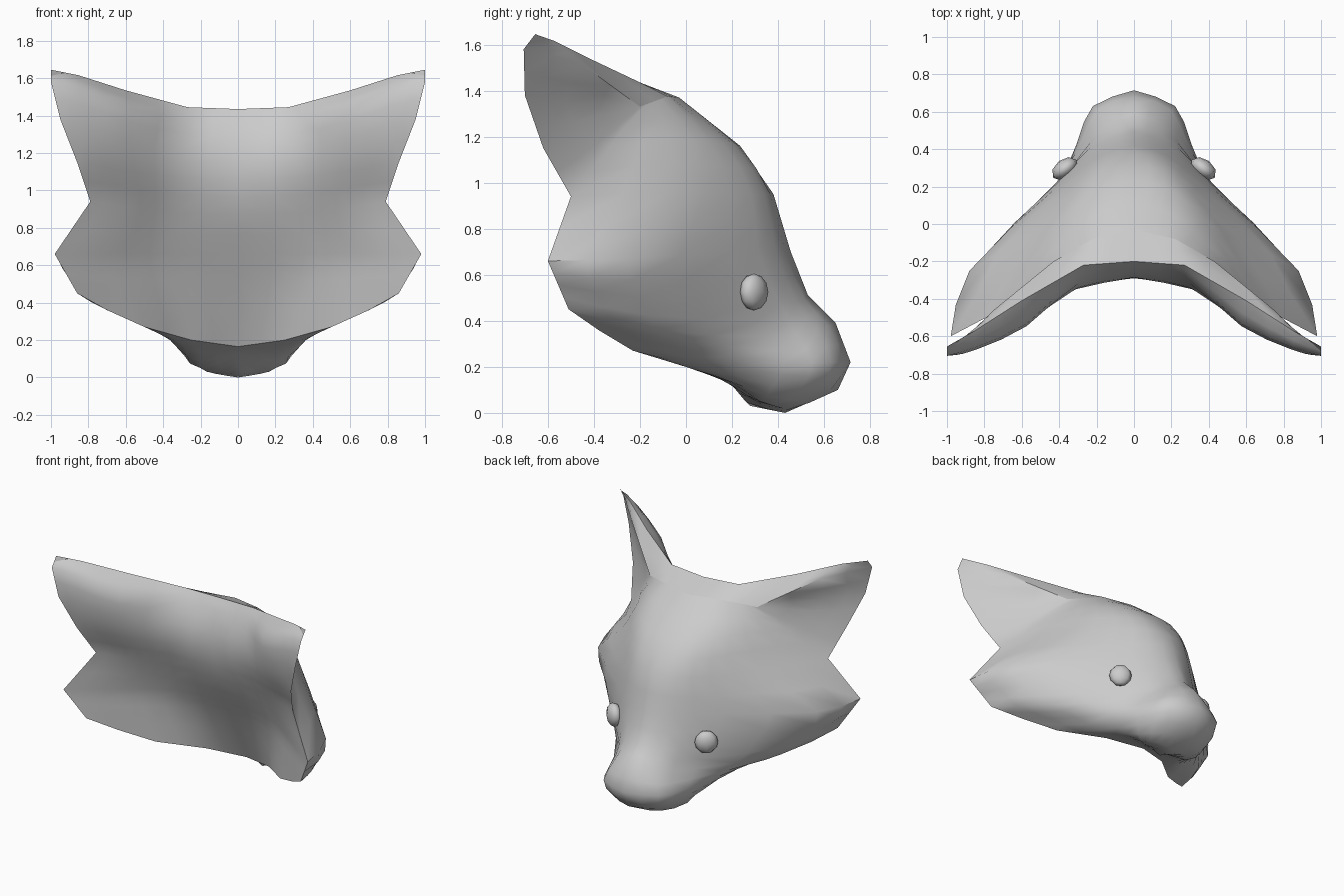
import bpy
import bmesh
from mathutils import Vector

cube = bpy.data.objects.get("Cube")
if cube:
    bpy.data.objects.remove(cube, do_unlink=True)

STEPS = 2  # subdivisions between neighbouring profile points


def make_material(name, colour):
    mat = bpy.data.materials.new(name)
    mat.use_nodes = True
    mat.diffuse_color = colour
    mat.node_tree.nodes["Principled BSDF"].inputs["Base Color"].default_value = colour
    return mat


def refine(points, rounded):
    """Subdivide a path, either rounded or with straight segments."""
    points = [Vector(p) for p in points]
    ends = [points[0] * 2 - points[1]] + points + [points[-1] * 2 - points[-2]]
    path = []
    for a, b, c, d in zip(ends, ends[1:], ends[2:], ends[3:]):
        for step in range(STEPS):
            t = step / STEPS
            point = b.lerp(c, t)
            if rounded:
                point = (b + (c - a) * (t / 2)
                         + (a * 2 - b * 5 + c * 4 - d) * (t * t / 2)
                         + (b * 3 - a - c * 3 + d) * (t ** 3 / 2))
            path.append(point)
    path.append(points[-1])
    return path


def refine_all(paths):
    """Round the inner paths but keep the outer two straight, so seams meet."""
    last = len(paths) - 1
    return [refine(path, 0 < i < last) for i, path in enumerate(paths)]


def loft(bm, rows):
    """Skin a rounded surface over a list of profile rows."""
    columns = refine_all(list(zip(*refine_all(rows))))
    grid = [[bm.verts.new(p) for p in column] for column in columns]
    for left, right in zip(grid, grid[1:]):
        for i in range(len(left) - 1):
            bm.faces.new((left[i], left[i + 1], right[i + 1], right[i]))


def finish(obj, mat, angle):
    obj.data.materials.append(mat)
    bpy.ops.object.select_all(action="DESELECT")
    obj.select_set(True)
    bpy.context.view_layer.objects.active = obj
    bpy.ops.object.shade_smooth_by_angle(angle=angle)


# Points shared by several surfaces
ear_tip = (1, -.655, 1.645)
ear_side = (1, -.705, 1.58)
ear_curve = (.95, -.7, 1.38)
ear_low = (.86, -.62, 1.15)
ear_notch = (.79, -.5, .94)
ear_corner = (.43, -.2, 1.33)
ear_ridge = (.75, -.46, 1.52)
ear_base = (.58, -.33, 1.16)
brow = (.22, -.08, 1.375)
cheek_tip = (.98, -.6, .66)
cheek_low = (.92, -.555, .555)
jaw_rim = [(0, .1, .165), (.25, 0, .2), (.5, -.23, .27), (.7, -.38, .36), (.86, -.51, .45)]
crown_rim = [(0, -.2, 1.435), (.27, -.22, 1.445), (.6, -.41, 1.535), (.85, -.57, 1.615), ear_tip]

# Forehead, cheeks, muzzle and chin, each row running from the middle outwards
face_rows = [
    [(0, -.03, 1.37), (.11, -.055, 1.3725), brow, (.325, -.14, 1.3525), ear_corner],
    [(0, .235, 1.16), (.16, .2, 1.17), (.3, .1, 1.18), (.43, -.07, 1.19), ear_base],
    [(0, .38, .95), (.16, .34, .95), (.33, .2, .95), (.56, -.07, .96), ear_notch],
    [(0, .455, .7), (.18, .39, .7), (.42, .19, .7), (.88, -.25, .67), cheek_tip],
    [(0, .53, .51), (.15, .48, .48), (.36, .28, .48), (.8, -.2, .5), cheek_low],
    [(0, .65, .39), (.17, .57, .36), (.31, .34, .33), (.68, -.12, .36), jaw_rim[4]],
    [(0, .715, .22), (.22, .63, .22), (.31, .42, .22), (.5, -.02, .28), jaw_rim[3]],
    [(0, .66, .1), (.18, .58, .1), (.29, .38, .12), (.36, .05, .2), jaw_rim[2]],
    [(0, .43, 0), (.12, .42, .02), (.2, .32, .05), (.2, .2, .13), jaw_rim[1]],
    [(0, .28, .03), (0, .25, .06), (0, .2, .12), (0, .15, .145), jaw_rim[0]],
]

# Strip along the crown and the top of the ear
crown_rows = [
    crown_rim,
    [(0, -.03, 1.37), brow, ear_corner, ear_ridge, ear_side],
]

# Hollow panel inside the ear
ear_rows = [
    [ear_corner, ear_ridge, ear_side],
    [ear_corner, (.74, -.52, 1.35), ear_curve],
    [ear_corner, (.66, -.43, 1.2), ear_low],
    [ear_corner, ear_base, ear_notch],
]

# Hollow back of the head and ears
back_rows = [
    crown_rim,
    [(0, -.25, 1.37), (.27, -.27, 1.37), (.57, -.53, 1.44), (.85, -.66, 1.55), ear_side],
    [(0, -.285, 1.22), (.3, -.34, 1.23), (.58, -.54, 1.28), (.8, -.65, 1.35), ear_curve],
    [(0, -.29, 1.05), (.32, -.34, 1.07), (.55, -.47, 1.1), (.72, -.56, 1.13), ear_low],
    [(0, -.25, .87), (.34, -.27, .88), (.52, -.36, .9), (.66, -.43, .92), ear_notch],
    [(0, -.15, .66), (.35, -.18, .66), (.58, -.31, .66), (.8, -.47, .66), cheek_tip],
    [(0, -.08, .52), (.33, -.12, .52), (.56, -.28, .53), (.77, -.44, .54), cheek_low],
    jaw_rim,
]

# Build one half of the head, then mirror it
fur = make_material("pale grey", (.6, .6, .6, 1))
bm = bmesh.new()
for rows in (face_rows, crown_rows, ear_rows, back_rows):
    loft(bm, rows)
bmesh.ops.remove_doubles(bm, verts=bm.verts, dist=.002)
half = bm.verts[:] + bm.edges[:] + bm.faces[:]
bmesh.ops.mirror(bm, geom=half, axis="X", merge_dist=.001)
bmesh.ops.remove_doubles(bm, verts=bm.verts, dist=.002)
bmesh.ops.recalc_face_normals(bm, faces=bm.faces)
mesh = bpy.data.meshes.new("head")
bm.to_mesh(mesh)
bm.free()
head = bpy.data.objects.new("head", mesh)
bpy.context.collection.objects.link(head)
finish(head, fur, .8)

# Eyes
for name, side in (("left_eye", 1), ("right_eye", -1)):
    bpy.ops.mesh.primitive_uv_sphere_add(
        segments=8, ring_count=6, radius=1, location=(side * .37, .295, .525))
    eye = bpy.context.object
    eye.name = name
    eye.scale = (.078, .052, .08)
    eye.rotation_euler.z = side * -.65
    finish(eye, fur, 1)
